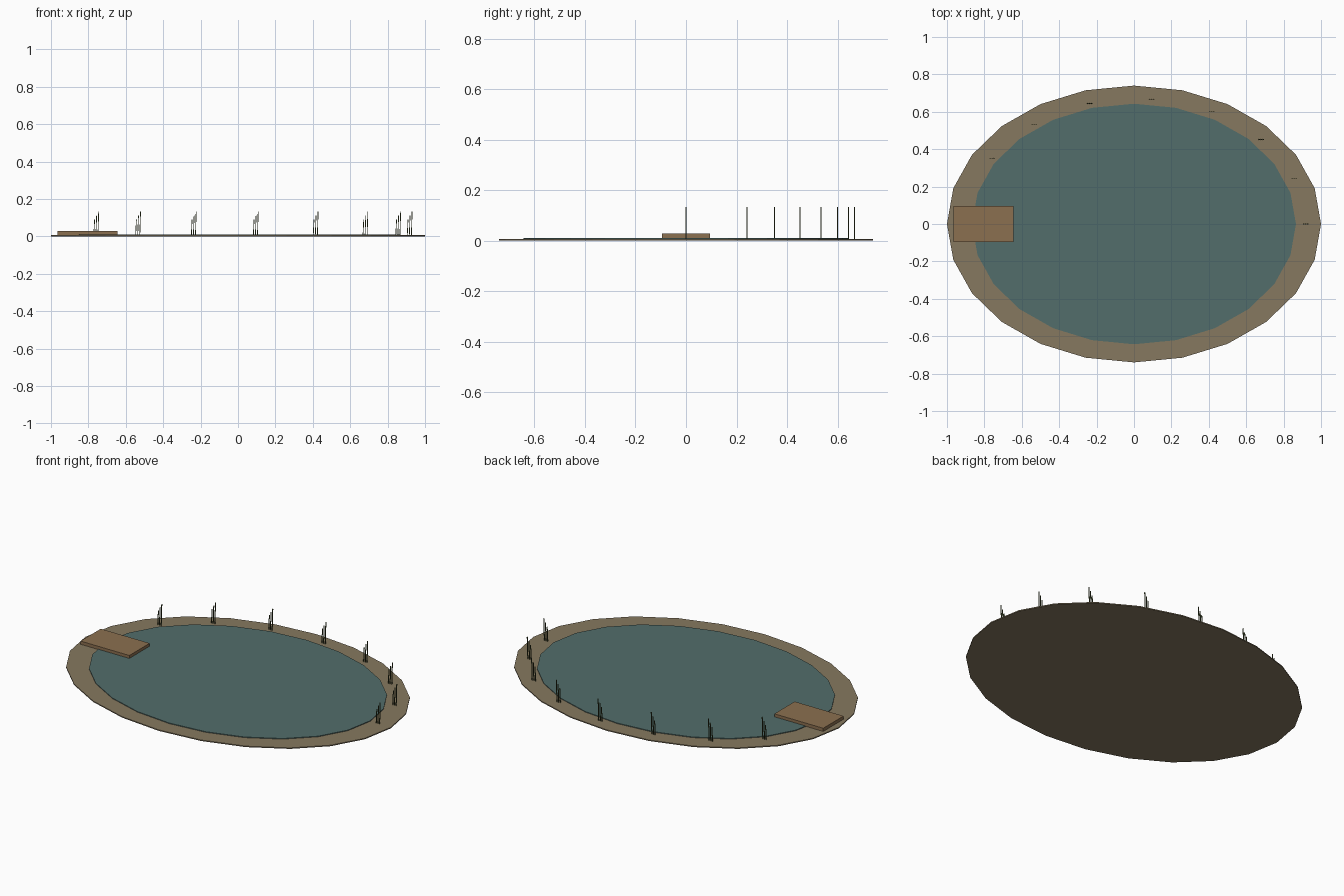
import bpy, bmesh, math
from mathutils import Matrix, Vector

if "Cube" in bpy.data.objects:
    bpy.data.objects.remove(bpy.data.objects["Cube"])


def material(name, rgb):
    m = bpy.data.materials.new(name)
    m.diffuse_color = (*rgb, 1)
    m.use_nodes = True
    m.node_tree.nodes["Principled BSDF"].inputs["Base Color"].default_value = m.diffuse_color
    return m


def add_object(name, bm, mat):
    bmesh.ops.recalc_face_normals(bm, faces=bm.faces)
    me = bpy.data.meshes.new(name)
    bm.to_mesh(me)
    bm.free()
    me.materials.append(mat)
    ob = bpy.data.objects.new(name, me)
    bpy.context.collection.objects.link(ob)
    return ob


def oval_slab(name, rx, ry, z0, z1, mat):
    bm = bmesh.new()
    bmesh.ops.create_cone(bm, cap_ends=True, segments=24, radius1=1, radius2=1, depth=1)
    bmesh.ops.transform(bm, verts=bm.verts, matrix=Matrix.Translation((0, 0, (z0 + z1) / 2))
                        @ Matrix.Diagonal((rx, ry, z1 - z0, 1)))
    return add_object(name, bm, mat)


def add_box(bm, center, size):
    return bmesh.ops.create_cube(bm, size=1, matrix=Matrix.Translation(center)
                                 @ Matrix.Diagonal((*size, 1)))["verts"]


earth = material("earth", (0.24, 0.19, 0.115))
water = material("water", (0.085, 0.155, 0.147))
wood = material("wood", (0.26, 0.16, 0.08))
reed = material("reed", (0.07, 0.09, 0.03))

# Earth bank and the water lying on it
oval_slab("bank", 1.0, 0.74, 0.0, 0.006, earth)
oval_slab("water", 0.866, 0.643, 0.006, 0.01, water)

# Wooden jetty reaching over the left shore
bm = bmesh.new()
add_box(bm, (-0.805, 0, 0.018), (0.32, 0.19, 0.019))
add_object("jetty", bm, wood)

# Clumps of three slightly leaning reeds along the back shore
BASE = 0.006
for i in range(8):
    a = i * 0.37
    x, y = 0.905 * math.cos(a), 0.67 * math.sin(a)
    bm = bmesh.new()
    for k, top in enumerate((0.09, 0.112, 0.134)):
        verts = add_box(bm, (x + k * 0.011, y, (BASE + top) / 2), (0.004, 0.004, top - BASE))
        for v in verts:
            if v.co.z > 0.05:
                v.co += Vector((0.004, 0, 0))
    add_object(f"reeds_{i + 1}", bm, reed)
